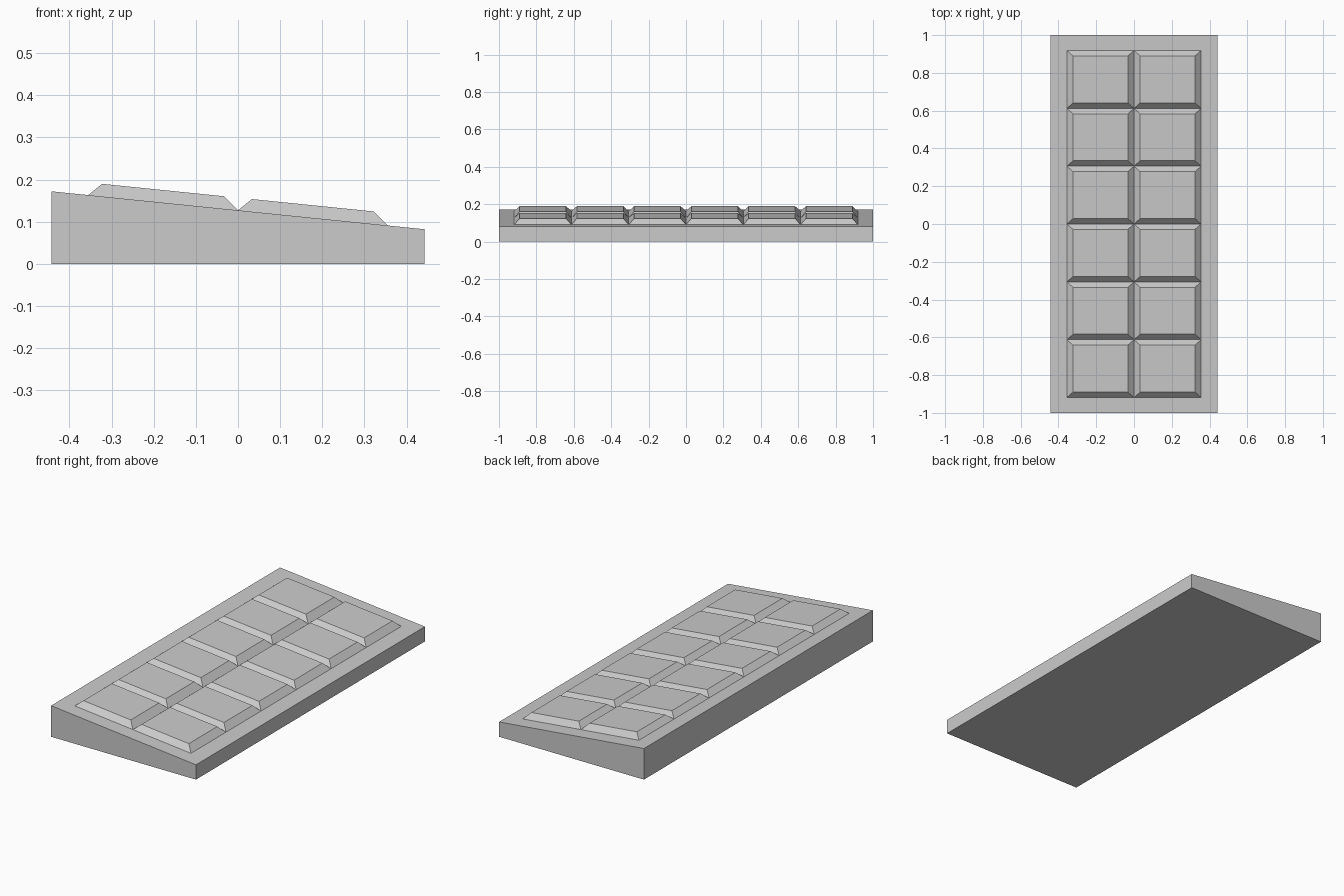
import bpy, bmesh

if "Cube" in bpy.data.objects:
    bpy.data.objects.remove(bpy.data.objects["Cube"])

HALF_W, HALF_L = 0.443, 1.0
Z_MID, SLOPE = 0.127, -0.1016          # sloping top plane
COLS, ROWS = 2, 6
PITCH_X, PITCH_Y = 0.3555, 0.3062
INSET, RISE = 0.033, 0.030


def top_z(x):
    return Z_MID + SLOPE * x


def make_mesh(name, verts, faces):
    bm = bmesh.new()
    vs = [bm.verts.new(v) for v in verts]
    for f in faces:
        bm.faces.new([vs[i] for i in f])
    mesh = bpy.data.meshes.new(name)
    bm.to_mesh(mesh)
    bm.free()
    return mesh


def add_object(name, mesh, loc=(0, 0, 0)):
    ob = bpy.data.objects.new(name, mesh)
    ob.location = loc
    bpy.context.collection.objects.link(ob)
    return ob


def rect(hx, hy):
    return [(-hx, -hy), (hx, -hy), (hx, hy), (-hx, hy)]


SIDES = [(i, (i + 1) % 4, (i + 1) % 4 + 4, i + 4) for i in range(4)]
TOP, BOTTOM = (4, 5, 6, 7), (3, 2, 1, 0)

# wedge-shaped base
outline = rect(HALF_W, HALF_L)
verts = [(x, y, 0) for x, y in outline] + [(x, y, top_z(x)) for x, y in outline]
add_object("wedge_base", make_mesh("wedge_base", verts, SIDES + [TOP, BOTTOM]))

# bevelled raised panels following the slope (open underneath, sitting on the base)
low = rect(PITCH_X / 2, PITCH_Y / 2)
high = rect(PITCH_X / 2 - INSET, PITCH_Y / 2 - 0.029)
verts = [(x, y, SLOPE * x) for x, y in low] + [(x, y, SLOPE * x + RISE) for x, y in high]
panel = make_mesh("raised_panel", verts, SIDES + [TOP])
for c in range(COLS):
    for r in range(ROWS):
        x = (c - (COLS - 1) / 2) * PITCH_X
        y = (r - (ROWS - 1) / 2) * PITCH_Y
        add_object(f"raised_panel_{c + 1}_{r + 1}", panel, (x, y, top_z(x)))
